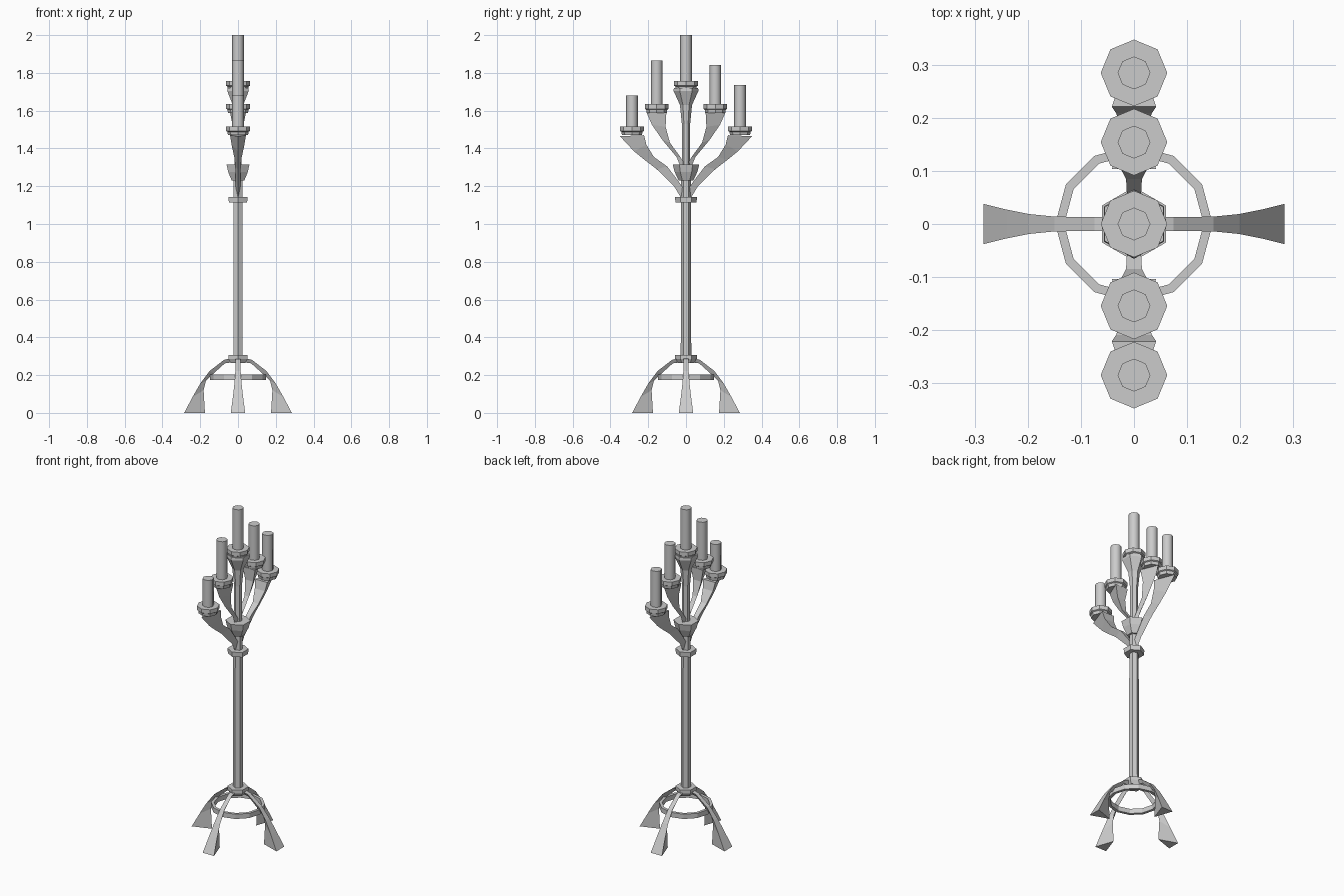
import bpy, bmesh
from math import sin, cos, pi, radians
from mathutils import Matrix

cube = bpy.data.objects.get("Cube")
if cube:
    bpy.data.objects.remove(cube)

grey = bpy.data.materials.new("grey metal")
grey.use_nodes = True
GREY = (0.6, 0.6, 0.6, 1)
grey.diffuse_color = GREY
grey.node_tree.nodes["Principled BSDF"].inputs["Base Color"].default_value = GREY


def loft(name, rings, closed=False, turn=0, smooth=False):
    """Skin a list of equal cross-sections; cap the ends unless closed."""
    bm = bmesh.new()
    rows = [[bm.verts.new(p) for p in ring] for ring in rings]
    n = len(rows[0])
    pairs = list(zip(rows, rows[1:])) + ([(rows[-1], rows[0])] if closed else [])
    for a, b in pairs:
        for i in range(n):
            j = (i + 1) % n
            bm.faces.new((a[i], a[j], b[j], b[i]))
    if not closed:
        bm.faces.new(rows[0][::-1])
        bm.faces.new(rows[-1])
    bmesh.ops.recalc_face_normals(bm, faces=bm.faces)
    bm.transform(Matrix.Rotation(turn, 4, 'Z'))
    mesh = bpy.data.meshes.new(name)
    bm.to_mesh(mesh)
    bm.free()
    mesh.materials.append(grey)
    obj = bpy.data.objects.new(name, mesh)
    bpy.context.collection.objects.link(obj)
    if smooth:
        bpy.ops.object.select_all(action='DESELECT')
        obj.select_set(True)
        bpy.context.view_layer.objects.active = obj
        bpy.ops.object.shade_smooth_by_angle(angle=radians(50))
    return obj


def turned(name, profile, sides, y=0, closed=False, smooth=False):
    """Lathe (radius, height) pairs, with corners on the y axis."""
    rings = [[(r * sin(2 * pi * k / sides), y + r * cos(2 * pi * k / sides), z)
              for k in range(sides)] for r, z in profile]
    return loft(name, rings, closed=closed, smooth=smooth)


def blade(name, stations, turn):
    """Triangular limb: flat edge (y, z), sharp edge (y, z), half width."""
    rings = [[(-w, fy, fz), (w, fy, fz), (0, sy, sz)]
             for fy, fz, sy, sz, w in stations]
    return loft(name, rings, turn=turn)


# Hexagonal pole with its collars and cup
turned("pole", [(.028, .27), (.026, 1.24)], 6)
turned("upper_stem", [(.022, 1.22), (.022, 1.53), (.032, 1.63), (.066, 1.705), (.064, 1.72)], 6)
turned("base_collar", [(.046, .265), (.058, .285), (.058, .306)], 6)
turned("upper_collar", [(.056, 1.113), (.058, 1.143)], 6)
turned("stem_cup", [(.038, 1.23), (.06, 1.275), (.07, 1.315)], 6)

# Four splayed legs
leg = [(.02, .295, .02, .27, .013), (.075, .28, .07, .262, .013),
       (.15, .222, .128, .21, .014), (.20, .155, .17, .17, .019),
       (.24, .085, .182, .12, .027), (.285, 0, .175, 0, .038)]
for i, side in enumerate(("back", "left_hand", "front", "right_hand")):
    blade(side + "_leg", leg, -i * pi / 2)

# Twelve-sided ring tying the legs together
turned("leg_ring", [(.132, .175), (.149, .175), (.149, .204), (.132, .204)], 12, closed=True)

# Curved arms, mirrored front and back
outer_arm = [(.0, 1.165, .015, 1.12), (.035, 1.22, .06, 1.195),
             (.10, 1.305, .155, 1.29), (.17, 1.355, .22, 1.34),
             (.21, 1.42, .275, 1.385), (.222, 1.47, .35, 1.465)]
inner_arm = [(.0, 1.305, .015, 1.27), (.03, 1.355, .05, 1.355),
             (.085, 1.43, .125, 1.445), (.108, 1.515, .18, 1.525),
             (.104, 1.59, .208, 1.588)]
outer_width = (.012, .012, .015, .02, .034, .042)
inner_width = (.012, .012, .015, .027, .042)
for side, turn in (("back", 0), ("front", pi)):
    blade(side + "_outer_arm", [s + (w,) for s, w in zip(outer_arm, outer_width)], turn)
    blade(side + "_inner_arm", [s + (w,) for s, w in zip(inner_arm, inner_width)], turn)

# Drip plates and candles: name, y, plate height, candle top
for name, y, base, top in (("front_outer", -.286, 1.47, 1.68),
                           ("front_inner", -.155, 1.588, 1.865),
                           ("centre", 0, 1.71, 2.0),
                           ("back_inner", .155, 1.588, 1.843),
                           ("back_outer", .286, 1.47, 1.735)):
    turned(name + "_plate", [(.053, base), (.056, base + .018),
                             (.063, base + .022), (.063, base + .046)], 8, y)
    turned(name + "_candle", [(.031, base + .03), (.031, top)], 8, y, smooth=True)
